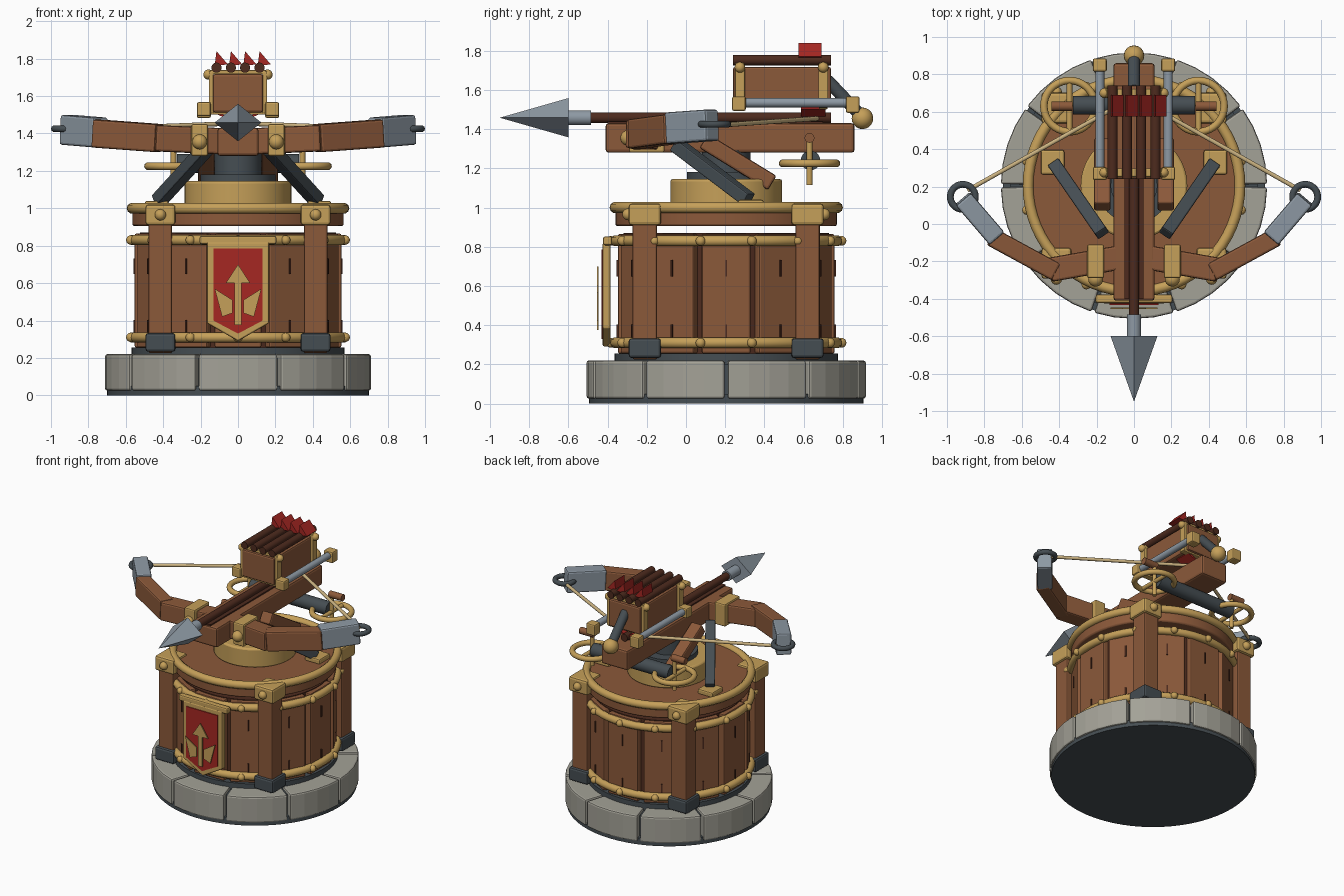
import bpy, bmesh
from math import sin, cos, pi, radians
from mathutils import Vector, Matrix

if "Cube" in bpy.data.objects:
    bpy.data.objects.remove(bpy.data.objects["Cube"])


def material(name, *rgb):
    m = bpy.data.materials.new(name)
    m.use_nodes = True
    m.diffuse_color = (*rgb, 1)
    m.node_tree.nodes["Principled BSDF"].inputs["Base Color"].default_value = (*rgb, 1)
    return m


WOOD = material("warm wood", .26, .1, .042)
DARK = material("dark wood", .075, .024, .013)
BRASS = material("brass", .56, .35, .1)
STONE = material("stone", .37, .36, .31)
IRON = material("dark iron", .06, .075, .085)
STEEL = material("steel", .27, .32, .37)
RED = material("red", .38, .02, .016)
ROPE = material("rope", .6, .45, .22)
CY = .205  # depth of the tower axis


def finish(name, bm, mat, matrix=Matrix(), bevel=0, smooth=False):
    bmesh.ops.recalc_face_normals(bm, faces=bm.faces)
    me = bpy.data.meshes.new(name)
    bm.to_mesh(me)
    bm.free()
    me.materials.append(mat)
    if smooth:
        me.shade_smooth()
        me.set_sharp_from_angle(angle=radians(40))
    ob = bpy.data.objects.new(name, me)
    ob.matrix_world = matrix
    bpy.context.collection.objects.link(ob)
    if bevel:
        b = ob.modifiers.new("edge", 'BEVEL')
        b.width, b.segments = bevel, 2
    return ob


def box(name, loc, size, mat, bevel=.01, turn=0):
    bm = bmesh.new()
    bmesh.ops.create_cube(bm, size=1, matrix=Matrix.Diagonal((*size, 1)))
    return finish(name, bm, mat, Matrix.Translation(loc) @ Matrix.Rotation(turn, 4, 'Z'), bevel)


def along(a, b):
    """Frame at the middle of a-b with Z along it and X level."""
    a, b = Vector(a), Vector(b)
    z = (b - a).normalized()
    x = z.cross(Vector((0, 0, 1)))
    x = x.normalized() if x.length > .001 else Vector((1, 0, 0))
    rot = Matrix((x, z.cross(x), z)).transposed().to_4x4()
    return Matrix.Translation((a + b) / 2) @ rot, (b - a).length


def bar(name, a, b, width, height, mat, bevel=.012):
    m, length = along(a, b)
    bm = bmesh.new()
    bmesh.ops.create_cube(bm, size=1, matrix=Matrix.Diagonal((width, height, length, 1)))
    return finish(name, bm, mat, m, bevel)


def rod(name, a, b, r, mat, r2=None, sides=20, bevel=0):
    m, length = along(a, b)
    bm = bmesh.new()
    bmesh.ops.create_cone(bm, cap_ends=True, segments=sides, radius1=r,
                          radius2=r if r2 is None else r2, depth=length)
    return finish(name, bm, mat, m, bevel, sides > 6)


def disc(name, r, z0, z1, mat, bevel=0):
    return rod(name, (0, CY, z0), (0, CY, z1), r, mat, sides=64, bevel=bevel)


def ball(name, loc, r, mat):
    bm = bmesh.new()
    bmesh.ops.create_uvsphere(bm, u_segments=16, v_segments=10, radius=r)
    return finish(name, bm, mat, Matrix.Translation(loc), smooth=True)


def ring(name, loc, R, r, mat, seg=64):
    bm = bmesh.new()
    n = 10
    rows = [[bm.verts.new(((R + r * cos(2 * pi * j / n)) * cos(2 * pi * i / seg),
                           (R + r * cos(2 * pi * j / n)) * sin(2 * pi * i / seg),
                           r * sin(2 * pi * j / n))) for j in range(n)] for i in range(seg)]
    for i in range(seg):
        p, q = rows[i], rows[(i + 1) % seg]
        for j in range(n):
            k = (j + 1) % n
            bm.faces.new((p[j], q[j], q[k], p[k]))
    return finish(name, bm, mat, Matrix.Translation(loc), smooth=True)


def prism(name, pts, lo, hi, mat, axis='Z', bevel=0):
    """Outline extruded along Z (points are x, y) or Y (points are x, z)."""
    bm = bmesh.new()
    place = (lambda p, d: (p[0], p[1], d)) if axis == 'Z' else (lambda p, d: (p[0], d, p[1]))
    face = bm.faces.new([bm.verts.new(place(p, lo)) for p in pts])
    new = bmesh.ops.extrude_face_region(bm, geom=[face])["geom"]
    step = Vector(place((0, 0), hi - lo))
    bmesh.ops.translate(bm, vec=step, verts=[v for v in new if isinstance(v, bmesh.types.BMVert)])
    return finish(name, bm, mat, bevel=bevel)


def polar(r, deg, z=0):
    return (r * sin(radians(deg)), CY - r * cos(radians(deg)), z)


# Stone base
disc("base_plate", .7, 0, .05, IRON)
disc("base_core", .66, .04, .2, IRON)
disc("base_step", .57, .19, .255, IRON)
for i in range(10):
    arc = [i * 36 + t for t in (-17.3, -8.6, 0, 8.6, 17.3)]
    outline = [polar(.712, t)[:2] for t in arc] + [polar(.52, t)[:2] for t in reversed(arc)]
    prism("stone_block", outline, .025, .22, STONE, bevel=.012)

# Plank drum with dark nail slits
disc("drum_core", .525, .24, .87, DARK)
for i in range(12):
    t = i * 30
    box("drum_plank", polar(.525, t, .56), (.25, .055, .61), WOOD, .01, radians(t))
    for z in (.36, .69):
        box("plank_slit", polar(.555, t, z), (.009, .009, .085), DARK, 0, radians(t))

# Brass hoops and rivets
for z in (.31, .83):
    ring("drum_hoop", (0, CY, z), .565, .028, BRASS)
    for i in range(14):
        ball("hoop_rivet", polar(.588, i * 360 / 14, z), .025, BRASS)

# Corner posts
for x in (-.415, .415):
    for side in (-1, 1):
        y = CY + side * .415
        box("post", (x, y, .6), (.125, .125, .75), WOOD)
        box("post_foot", (x, y, .283), (.16, .165, .1), IRON, .015)
        box("post_cap", (x, y, .965), (.16, .165, .11), BRASS, .015)
        ball("cap_rivet", (x, y + side * .085, .965), .03, BRASS)

# Deck and turntable
disc("deck", .565, .905, 1.005, WOOD, .01)
ring("deck_rim", (0, CY, 1), .566, .029, BRASS)
disc("turntable", .285, 1, 1.145, BRASS, .012)
disc("turntable_plate", .2, 1.14, 1.18, IRON)
disc("pivot", .125, 1.17, 1.29, IRON)

# Shield with raised emblem
def shield(name, w, top, low, tip, y0, y1, mat, bevel=0):
    prism(name, [(-w, top), (w, top), (w, low), (0, tip), (-w, low)], y0, y1, mat, 'Y', bevel)


shield("shield_frame", .165, .82, .385, .29, -.425, -.385, BRASS, .008)
shield("shield_field", .132, .785, .4, .33, -.432, -.424, RED)
box("shield_bar", (0, -.4, .83), (.41, .045, .045), BRASS)
prism("emblem_arrow", [(-.018, .375), (.018, .375), (.018, .6), (.065, .6), (0, .7),
                       (-.065, .6), (-.018, .6)], -.455, -.447, BRASS, 'Y')
for s in (-1, 1):
    prism("emblem_wing", [(s * .03, .44), (s * .085, .42), (s * .125, .57), (s * .03, .51)],
          -.455, -.447, BRASS, 'Y')

# Stock, rail and loaded bolt
box("stock", (0, .225, 1.355), (.22, 1.27, .15), WOOD, .015)
box("rail", (0, .15, 1.432), (.1, 1.1, .015), DARK, 0)
BZ = 1.458
rod("bolt_shaft", (0, -.5, BZ), (0, .74, BZ), .027, DARK)
rod("bolt_socket", (0, -.61, BZ), (0, -.485, BZ), .038, STEEL)
head = rod("bolt_head", (0, -.6, BZ), (0, -.95, BZ), .125, STEEL, 0, sides=4)
head.matrix_world = head.matrix_world @ Matrix.Diagonal((1, .8, 1, 1))
for s in (-1, 1):
    bar("bolt_fletching", (0, .65, BZ), (s * .11, .65, BZ + .05), .125, .012, RED, 0)

# Mirrored bow arms, braces, winch wheels and guide rods
for s in (-1, 1):
    root, elbow = (s * .08, -.18, 1.358), (s * .45, -.245, 1.375)
    knee, tip = (s * .76, -.07, 1.4), (s * .915, .135, 1.42)
    bar("arm_inner", root, elbow, .13, .14, WOOD)
    bar("arm_outer", (s * .42, -.255, 1.375), knee, .1, .15, WOOD)
    bar("arm_tip", (s * .735, -.075, 1.405), tip, .105, .16, STEEL)
    ring("tip_ring", (s * .915, .145, 1.425), .067, .018, IRON, 32)
    box("arm_clamp", (s * .205, -.2, 1.365), (.09, .18, .17), BRASS)
    ball("clamp_rivet", (s * .205, -.295, 1.355), .04, BRASS)
    rod("bow_string", (s * .89, .18, 1.42), (0, .68, 1.455), .012, ROPE, sides=10)

    bar("iron_brace", (s * .17, -.05, 1.32), (s * .425, .32, 1.04), .07, .07, IRON, .008)
    box("brace_foot", (s * .435, .33, 1.02), (.125, .13, .04), BRASS)
    bar("wood_brace", (s * .17, .09, 1.34), (s * .17, .44, 1.125), .09, .085, WOOD)

    wx, wy, wz = s * .345, .63, 1.225
    ring("winch_wheel", (wx, wy, wz), .137, .02, BRASS, 40)
    rod("wheel_spoke", (wx, wy - .135, wz), (wx, wy + .135, wz), .015, BRASS)
    rod("wheel_post", (wx, wy, 1.115), (wx, wy, 1.35), .015, BRASS)
    rod("wheel_handle", (s * .33, wy, 1.355), (s * .44, wy, 1.355), .025, WOOD)

    gx = s * .183
    rod("guide_rod", (gx, .27, 1.535), (gx, .85, 1.535), .024, STEEL)
    box("guide_block", (gx, .27, 1.53), (.075, .07, .075), BRASS)
    box("guide_block", (gx, .85, 1.525), (.075, .07, .085), BRASS)
rod("winch_axle", (-.325, .635, 1.24), (.325, .635, 1.24), .05, IRON)

# Magazine with brass corner straps
box("magazine", (0, .49, 1.615), (.27, .5, .205), WOOD, .012)
for y in (.275, .7):
    for s in (-1, 1):
        box("magazine_strap", (s * .143, y, 1.62), (.026, .05, .225), BRASS, .006)
        ball("strap_rivet", (s * .158, y, 1.715), .027, BRASS)
    for z in (1.512, 1.728):
        box("magazine_band", (0, y, z), (.3, .045, .022), BRASS, .006)

# Spare bolts with red fletching
for x in (-.115, -.038, .038, .115):
    rod("spare_bolt", (x, .24, 1.752), (x, .74, 1.752), .027, DARK)
    prism("spare_fletching", [(x, 1.84), (x + .06, 1.77), (x - .01, 1.76)], .575, .69, RED, 'Y')

# Rear lever
rod("lever", (0, .72, 1.65), (0, .9, 1.46), .032, IRON)
ball("lever_knob", (0, .9, 1.455), .055, BRASS)
